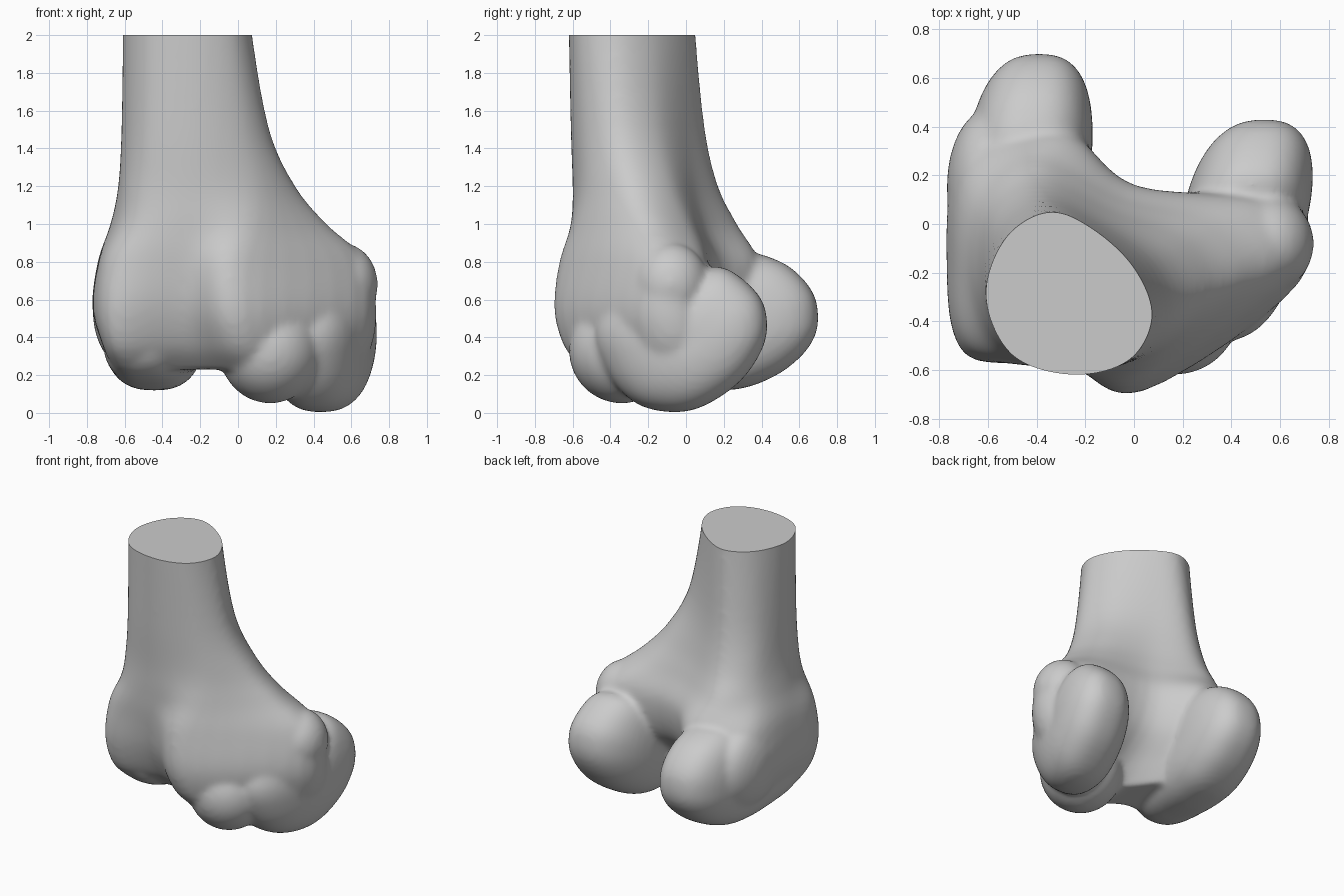
import bpy
import bmesh
import math
from mathutils import Matrix, Vector

if "Cube" in bpy.data.objects:
    bpy.data.objects.remove(bpy.data.objects["Cube"], do_unlink=True)


def spline(a, b, c, d, t):
    """Point on a smooth curve between b and c."""
    return 0.5 * (2 * b + (c - a) * t + (2 * a - 5 * b + 4 * c - d) * t ** 2
                  + (3 * b - a - 3 * c + d) * t ** 3)


def closed_curve(points, steps=6):
    count = len(points)
    return [spline(*(points[(i + k) % count] for k in (-1, 0, 1, 2)), s / steps)
            for i in range(count) for s in range(steps)]


def loft(bm, rings):
    """Skin a closed tube over rings of equal length."""
    loops = [[bm.verts.new(point) for point in ring] for ring in rings]
    count = len(loops[0])
    faces = [bm.faces.new((low[i], low[(i + 1) % count], high[(i + 1) % count], high[i]))
             for low, high in zip(loops, loops[1:]) for i in range(count)]
    faces.append(bm.faces.new(list(reversed(loops[0]))))
    faces.append(bm.faces.new(loops[-1]))
    bmesh.ops.recalc_face_normals(bm, faces=faces)


def add_shaft(bm, sections, steps=5):
    """Sections run from top to bottom and are blended smoothly in height."""
    levels = [[Vector((x, y, z)) for x, y in outline] for z, outline in sections]
    last = len(levels) - 1
    rings = []
    for i in range(last):
        around = [levels[min(max(i + k, 0), last)] for k in (-1, 0, 1, 2)]
        for s in range(steps):
            rings.append([spline(*column, s / steps) for column in zip(*around)])
    rings.append(levels[last])
    loft(bm, [closed_curve(ring) for ring in rings])


def add_condyle(bm, profile, centre_x, half_width, shear, power, steps=24):
    """A thick rounded wheel: a side profile domed to both sides."""
    outline = closed_curve([Vector((0, y, z)) for y, z in profile], 4)
    middle = sum(outline, Vector()) / len(outline)
    rings = []
    for i in range(1, steps):
        t = -math.cos(math.pi * i / steps)
        scale = (1 - abs(t) ** power) ** (1 / power)
        ring = []
        for point in outline:
            p = middle + (point - middle) * scale
            p.x = centre_x + half_width * t + shear * p.y
            ring.append(p)
        rings.append(ring)
    loft(bm, rings)


def add_bump(bm, centre, radii):
    matrix = Matrix.Translation(centre) @ Matrix.Diagonal((*radii, 1))
    bmesh.ops.create_icosphere(bm, subdivisions=4, radius=1, matrix=matrix)


# Shaft and its flare down to the front groove
SHAFT_TOP = [(-.61, -.3), (-.5, -.54), (-.25, -.62), (-.02, -.56), (.075, -.38),
             (0, -.18), (-.17, -.02), (-.35, .05), (-.53, -.06)]
SHAFT_LOW = [(-.615, -.3), (-.5, -.54), (-.23, -.61), (.04, -.54), (.165, -.36),
             (.08, -.15), (-.15, .01), (-.38, .1), (-.56, -.03)]
FLARE_TOP = [(-.63, -.3), (-.52, -.53), (-.22, -.6), (.1, -.53), (.3, -.3),
             (.2, -.08), (-.1, .05), (-.39, .17), (-.59, .03)]
FLARE_LOW = [(-.67, -.25), (-.56, -.53), (-.22, -.6), (.1, -.57), (.46, -.24),
             (.33, 0), (-.05, .1), (-.4, .27), (-.63, .1)]
SHOULDER = [(-.74, -.2), (-.66, -.53), (-.27, -.59), (.04, -.65), (.65, -.2),
            (.55, .08), (0, .16), (-.3, .38), (-.68, .25)]
WIDEST = [(-.77, -.15), (-.69, -.54), (-.29, -.55), (.03, -.69), (.68, -.24),
          (.62, .1), (.02, .1), (-.3, .35), (-.7, .3)]
GROOVE = [(-.71, -.15), (-.66, -.5), (-.27, -.47), (.06, -.64), (.66, -.2),
          (.6, .1), (.05, -.1), (-.3, .2), (-.66, .25)]
UNDERSIDE = [(-.66, -.1), (-.6, -.4), (-.25, -.36), (.1, -.54), (.6, -.15),
             (.5, .1), (.05, -.25), (-.3, .1), (-.62, .2)]

bm = bmesh.new()
add_shaft(bm, [(2.15, SHAFT_TOP), (2, SHAFT_TOP), (1.5, SHAFT_LOW), (1.2, FLARE_TOP),
               (1, FLARE_LOW), (.8, SHOULDER), (.55, WIDEST), (.35, GROOVE),
               (.23, UNDERSIDE)])

# Left condyle, the lower and shorter one
LEFT_PROFILE = [(-.48, .45), (-.42, .22), (-.28, .06), (-.1, .005), (.08, .03),
                (.28, .16), (.4, .33), (.43, .48), (.38, .63), (.2, .77),
                (.02, .74), (-.3, .7)]
add_condyle(bm, LEFT_PROFILE, centre_x=.45, half_width=.26, shear=.2, power=2.5)

# Right condyle, reaching further back
RIGHT_PROFILE = [(-.5, .5), (-.47, .3), (-.35, .19), (-.1, .14), (.1, .12),
                 (.3, .13), (.48, .2), (.61, .3), (.68, .4), (.7, .5), (.68, .62),
                 (.6, .73), (.48, .81), (.3, .85), (0, .8), (-.35, .75)]
add_condyle(bm, RIGHT_PROFILE, centre_x=-.46, half_width=.26, shear=.1, power=2.6)

# Front ridge beside the groove, and the two side knobs
add_bump(bm, (.17, -.34, .33), (.27, .28, .28))
add_bump(bm, (.55, -.08, .68), (.19, .2, .22))
add_bump(bm, (-.6, .15, .55), (.17, .32, .3))

# Fuse the parts into one soft surface
source = bpy.data.meshes.new("bone_end")
bm.to_mesh(source)
bm.free()
bone = bpy.data.objects.new("bone_end", source)
bpy.context.collection.objects.link(bone)
fuse = bone.modifiers.new("fuse", 'REMESH')
fuse.mode = 'VOXEL'
fuse.voxel_size = .018
soften = bone.modifiers.new("soften", 'SMOOTH')
soften.factor = .5
soften.iterations = 12
graph = bpy.context.evaluated_depsgraph_get()
fused = bpy.data.meshes.new_from_object(bone.evaluated_get(graph))
bone.modifiers.clear()

# Saw the shaft off flat
bm = bmesh.new()
bm.from_mesh(fused)
cut = bmesh.ops.bisect_plane(bm, geom=bm.verts[:] + bm.edges[:] + bm.faces[:],
                             plane_co=(0, 0, 2), plane_no=(0, 0, 1), clear_outer=True)
rim = [e for e in cut["geom_cut"] if isinstance(e, bmesh.types.BMEdge)]
bmesh.ops.holes_fill(bm, edges=rim, sides=0)
bmesh.ops.recalc_face_normals(bm, faces=bm.faces[:])
bm.to_mesh(fused)
bm.free()
bone.data = fused
bpy.data.meshes.remove(source)
fused.name = "bone_end"

# Plain grey
grey = bpy.data.materials.new("bone_grey")
grey.use_nodes = True
colour = (.6, .6, .6, 1)
grey.diffuse_color = colour
grey.node_tree.nodes["Principled BSDF"].inputs["Base Color"].default_value = colour
fused.materials.clear()
fused.materials.append(grey)

bpy.ops.object.select_all(action='DESELECT')
bone.select_set(True)
bpy.context.view_layer.objects.active = bone
bpy.ops.object.shade_smooth_by_angle(angle=math.radians(40))
